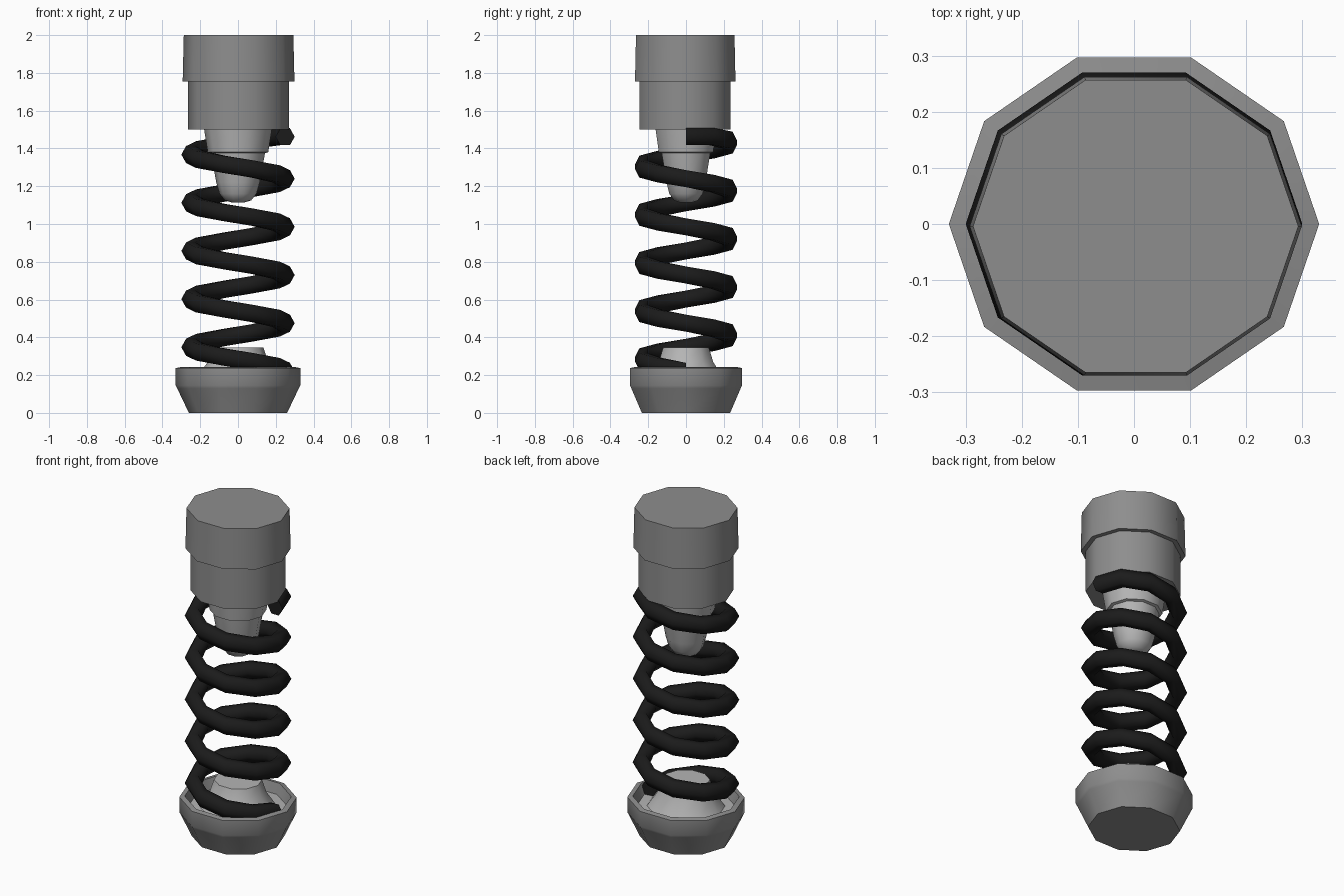
import bpy, bmesh
from math import sin, cos, radians, pi

if "Cube" in bpy.data.objects:
    bpy.data.objects.remove(bpy.data.objects["Cube"])

SIDES = 10
SQUASH = 0.945  # all round parts are slightly narrower in y


def paint(name, v):
    m = bpy.data.materials.new(name)
    m.diffuse_color = (v, v, v, 1)
    m.use_nodes = True
    m.node_tree.nodes["Principled BSDF"].inputs["Base Color"].default_value = m.diffuse_color
    return m


dark = paint("dark_grey", 0.27)
mid = paint("mid_grey", 0.46)
black = paint("black_steel", 0.011)


def skin(name, rings, material, smooth_angle):
    """Bridge a list of point rings and cap both ends."""
    bm = bmesh.new()
    loops = [[bm.verts.new(p) for p in ring] for ring in rings]
    n = len(rings[0])
    for a, b in zip(loops, loops[1:]):
        for i in range(n):
            j = (i + 1) % n
            bm.faces.new((a[i], a[j], b[j], b[i]))
    bm.faces.new(loops[0])
    bm.faces.new(loops[-1])
    bmesh.ops.recalc_face_normals(bm, faces=bm.faces)
    mesh = bpy.data.meshes.new(name)
    bm.to_mesh(mesh)
    bm.free()
    mesh.materials.append(material)
    for p in mesh.polygons:
        p.use_smooth = True
    mesh.set_sharp_from_angle(angle=radians(smooth_angle))
    ob = bpy.data.objects.new(name, mesh)
    bpy.context.collection.objects.link(ob)
    return ob


def lathe(name, profile, material, cx=0.0, cy=0.0):
    angles = [2 * pi * i / SIDES for i in range(SIDES)]
    rings = [[(cx + r * cos(a), cy + r * sin(a) * SQUASH, z) for a in angles]
             for r, z in profile]
    return skin(name, rings, material, 40)


# Lower cup
lathe("lower_spring_seat", [
    (0.26, 0.0), (0.322, 0.13), (0.33, 0.145), (0.33, 0.237),
    (0.30, 0.243), (0.28, 0.18)], dark)

# Raised cone in the middle of the cup
lathe("seat_cone", [
    (0.28, 0.178), (0.28, 0.181), (0.22, 0.185), (0.16, 0.27), (0.135, 0.345)], mid)

# Upper stepped housing
lathe("upper_housing", [
    (0.268, 1.5), (0.268, 1.755), (0.296, 1.755), (0.29, 2.0)],
    dark, 0.003, -0.004)

# Rounded bump stop hanging under the housing
lathe("bump_stop", [
    (0.03, 1.113), (0.07, 1.125), (0.098, 1.16), (0.115, 1.22), (0.143, 1.375),
    (0.16, 1.38), (0.18, 1.505)], mid)

# Coil spring: hexagonal wire, ten segments per turn, flattened top end
turns, pitch, wire, radius = 5, 0.255, 0.05, 0.25
rings = []
for i in range(turns * SIDES + 1):
    t = -2 * pi * i / SIDES
    z = min(0.22 + pitch * i / SIDES, 1.462)
    ring = []
    for k in range(6):
        a = k * pi / 3
        r = radius + wire * cos(a)
        ring.append((r * cos(t), r * sin(t) * SQUASH, z + wire * 1.04 * sin(a)))
    rings.append(ring)
skin("coil_spring", rings, black, 70)
